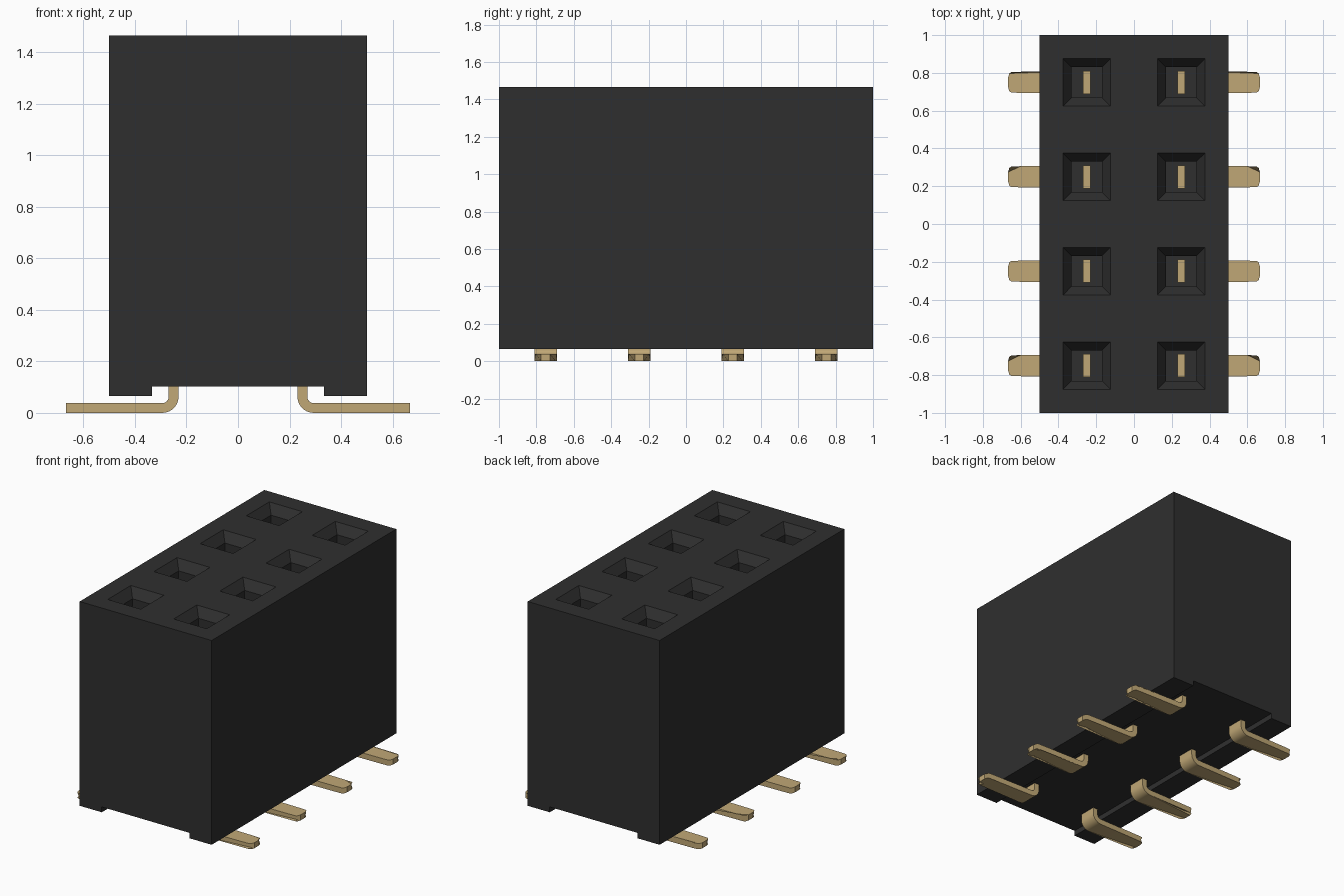
import bpy, bmesh, math
from mathutils import Vector

cube = bpy.data.objects.get("Cube")
if cube:
    bpy.data.objects.remove(cube, do_unlink=True)


def material(name, color, roughness, metallic=0.0):
    m = bpy.data.materials.new(name)
    m.use_nodes = True
    m.diffuse_color = (*color, 1)
    bsdf = m.node_tree.nodes["Principled BSDF"]
    bsdf.inputs["Base Color"].default_value = (*color, 1)
    bsdf.inputs["Roughness"].default_value = roughness
    bsdf.inputs["Metallic"].default_value = metallic
    return m


BLACK = material("black plastic", (0.028, 0.028, 0.028), 0.6)
GOLD = material("pale gold", (0.53, 0.39, 0.18), 0.5)

PITCH = 0.5
ROWS = [(i - 1.5) * PITCH for i in range(4)]
COLUMNS = [-PITCH / 2, PITCH / 2]
MOUTH = 0.125      # half width of a socket opening
THROAT = 0.0625    # half width of a socket shaft
BOTTOM, TOP = 0.065, 1.465


def finish(bm, name, mat):
    bmesh.ops.recalc_face_normals(bm, faces=bm.faces[:])
    mesh = bpy.data.meshes.new(name)
    bm.to_mesh(mesh)
    bm.free()
    mesh.materials.append(mat)
    ob = bpy.data.objects.new(name, mesh)
    bpy.context.collection.objects.link(ob)
    return ob


def extrude_profile(points, half_width):
    """Extrude an (x, z) outline along y, centred on y = 0."""
    bm = bmesh.new()
    face = bm.faces.new([bm.verts.new((x, -half_width, z)) for x, z in points])
    out = bmesh.ops.extrude_face_region(bm, geom=[face])
    moved = [g for g in out["geom"] if isinstance(g, bmesh.types.BMVert)]
    bmesh.ops.translate(bm, verts=moved, vec=(0, 2 * half_width, 0))
    bmesh.ops.recalc_face_normals(bm, faces=bm.faces[:])
    return bm


# Housing with a channel along the underside
bm = extrude_profile([(-0.5, BOTTOM), (-0.333, BOTTOM), (-0.333, 0.102),
                      (0.333, 0.102), (0.333, BOTTOM), (0.5, BOTTOM),
                      (0.5, TOP), (-0.5, TOP)], 1.0)


def top_faces():
    return [f for f in bm.faces if f.normal.z > 0.9]


# Divide the top into a grid, one cell for each socket mouth
for axis, centres in ((0, COLUMNS), (1, ROWS)):
    for c in centres:
        for side in (-MOUTH, MOUTH):
            faces = top_faces()
            edges = list({e for f in faces for e in f.edges})
            verts = list({v for f in faces for v in f.verts})
            normal, point = Vector((0, 0, 0)), Vector((0, 0, 0))
            normal[axis], point[axis] = 1, c + side
            bmesh.ops.bisect_plane(bm, geom=verts + edges + faces,
                                   plane_co=point, plane_no=normal)
            bm.normal_update()

# Sink a tapered mouth and a square shaft into each cell
cells = [f for f in top_faces()
         if any(abs(f.calc_center_median().x - x) < 0.01 for x in COLUMNS)
         and any(abs(f.calc_center_median().y - y) < 0.01 for y in ROWS)]
bmesh.ops.inset_individual(bm, faces=cells, thickness=MOUTH - THROAT)
for f in cells:
    bmesh.ops.translate(bm, verts=f.verts[:], vec=(0, 0, THROAT - MOUTH))
for f in cells:
    out = bmesh.ops.extrude_face_region(bm, geom=[f])
    floor = [g for g in out["geom"] if isinstance(g, bmesh.types.BMVert)]
    bmesh.ops.translate(bm, verts=floor, vec=(0, 0, -0.95))
bmesh.ops.delete(bm, geom=[f for f in cells if f.is_valid], context="FACES_ONLY")
finish(bm, "housing", BLACK)

# Contact outline: upright blade, rounded bend and foot
BEND = Vector((0.294, 0.063))


def arc(radius, start, end, steps=8):
    return [(BEND.x + radius * math.cos(a), BEND.y + radius * math.sin(a))
            for a in (math.radians(start + (end - start) * i / steps)
                      for i in range(steps + 1))]


outline = ([(0.231, 0.9)] + arc(0.063, 180, 270)
           + [(0.6, 0), (0.65, 0), (0.66, 0), (0.667, 0),
              (0.667, 0.038), (0.66, 0.038), (0.65, 0.038), (0.6, 0.038)]
           + arc(0.025, 270, 180) + [(0.269, 0.9)])


def half_width(x):
    """The foot narrows a little, then rounds off at the toe."""
    if x < 0.3:
        return 0.061
    if x < 0.62:
        return 0.056
    return 0.054 if x < 0.655 else 0.047 if x < 0.664 else 0.024


for x in COLUMNS:
    for n, y in enumerate(ROWS, 1):
        bm = extrude_profile(outline, 1.0)
        for v in bm.verts:
            v.co.y = y + v.co.y * half_width(v.co.x)
            if x < 0:
                v.co.x = -v.co.x
        ob = finish(bm, f"{'left' if x > 0 else 'right'}_contact_{n}", GOLD)
        bpy.ops.object.select_all(action="DESELECT")
        ob.select_set(True)
        bpy.context.view_layer.objects.active = ob
        bpy.ops.object.shade_smooth_by_angle(angle=math.radians(25))
